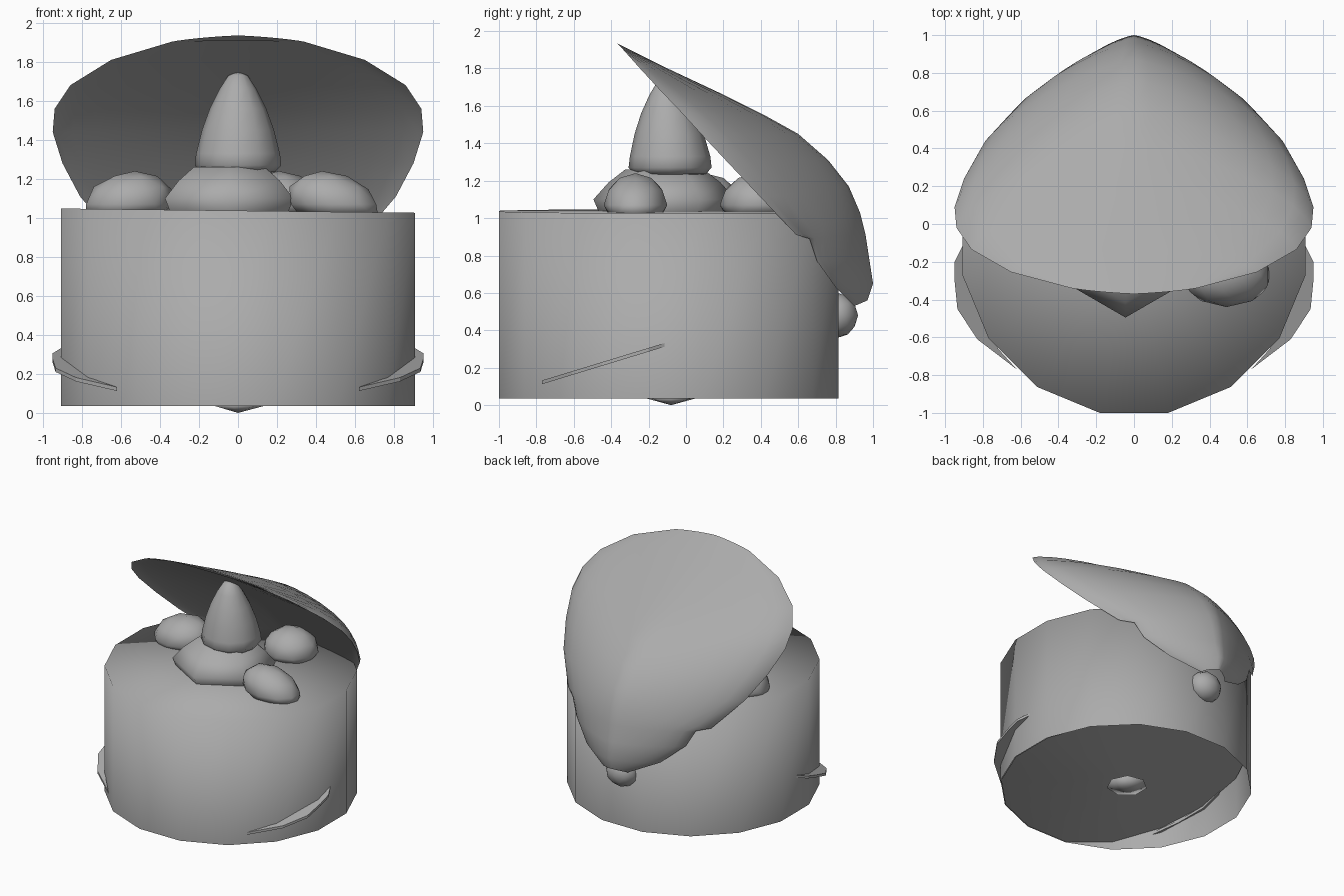
import bpy, bmesh, math

if "Cube" in bpy.data.objects:
    bpy.data.objects.remove(bpy.data.objects["Cube"])

gray = bpy.data.materials.new("mid_gray")
gray.diffuse_color = (0.41, 0.41, 0.41, 1)
gray.use_nodes = True
gray.node_tree.nodes["Principled BSDF"].inputs["Base Color"].default_value = gray.diffuse_color


def make(name, verts, faces, smooth=True, fix=True):
    me = bpy.data.meshes.new(name)
    me.from_pydata([tuple(v) for v in verts], [], faces)
    bm = bmesh.new()
    bm.from_mesh(me)
    bmesh.ops.remove_doubles(bm, verts=bm.verts, dist=0.0005)
    if fix:
        bmesh.ops.recalc_face_normals(bm, faces=bm.faces)
    for f in bm.faces:
        f.smooth = smooth
    bm.to_mesh(me)
    bm.free()
    me.materials.append(gray)
    ob = bpy.data.objects.new(name, me)
    bpy.context.collection.objects.link(ob)
    return ob


def lathe(name, rings, n, cx, cy, phase=0.0):
    """Rings of (radius, z or z(x, y), y shift) joined into a turned surface."""
    verts, faces = [], []
    for r, z, dy in rings:
        for i in range(n):
            a = phase + 2 * math.pi * i / n
            x, y = cx + r * math.cos(a), cy + dy + r * math.sin(a)
            verts.append((x, y, z(x, y) if callable(z) else z))
    for j in range(len(rings) - 1):
        for i in range(n):
            k = (i + 1) % n
            faces.append((j * n + i, j * n + k, (j + 1) * n + k, (j + 1) * n + i))
    return make(name, verts, faces)


def blob(name, loc, size, floor=-9.0, lean=0.0):
    """Low-poly rounded lump, flattened at the floor height."""
    bm = bmesh.new()
    bmesh.ops.create_icosphere(bm, subdivisions=2, radius=1)
    for v in bm.verts:
        x, y, z = v.co
        v.co = (loc[0] + x * size[0] + lean * z, loc[1] + y * size[1],
                max(floor, loc[2] + z * size[2]))
    for f in bm.faces:
        f.smooth = True
    me = bpy.data.meshes.new(name)
    bm.to_mesh(me)
    bm.free()
    me.materials.append(gray)
    bpy.context.collection.objects.link(bpy.data.objects.new(name, me))


# Drum with a slightly tilted, softly shaded top
CY, R, PH = -0.093, 0.925, math.pi / 16


def top(x, y):
    return 1.037 - 0.012 * x


def base(x, y):
    return 0.037 + max(0.0, 0.11 + 0.26 * (y - CY - x) / (math.sqrt(2) * R))


lathe("drum", [(R, 0.035, 0), (R, top, 0), (0, top, 0)], 16, 0, CY, PH)
# Recessed, tilted bottom with a small point under it
lathe("drum_bottom", [(0, base, 0), (R * 0.5, base, 0), (R - 0.005, base, 0)], 16, 0, CY, PH)
lathe("bottom_point", [(0.05, 0.09, 0), (0.15, 0.04, 0), (0, 0, 0)], 7, 0, -0.08)

# Six-sided centre mound and the drop standing on it
lathe("mound", [(0.35, 1.03, 0), (0.38, 1.10, 0), (0.30, 1.19, 0), (0.21, 1.26, 0),
                (0, 1.27, 0)], 6, -0.045, -0.115, math.pi / 6)
lathe("drop", [(0, 1.22, 0), (0.19, 1.235, 0), (0.222, 1.27, 0), (0.215, 1.33, 0),
               (0.185, 1.45, -0.005), (0.145, 1.56, -0.01), (0.095, 1.66, -0.015),
               (0.05, 1.73, -0.018), (0, 1.75, -0.018)], 12, 0, -0.085)

# Lumps around the mound
blob("left_lump", (-0.56, 0.10, 1.07), (0.23, 0.2, 0.17), 1.02, 0.03)
blob("right_lump", (0.49, -0.27, 1.07), (0.23, 0.17, 0.17), 1.02, -0.06)
blob("back_lump", (0.21, 0.38, 1.07), (0.21, 0.2, 0.17), 1.02)

# Raised hood: arched sections given as spine (y, z) and edge (x, y, z)
sections = [
    ((-0.37, 1.935), (0.35, -0.335, 1.90)),
    ((-0.12, 1.81), (0.65, -0.255, 1.81)),
    ((0.20, 1.66), (0.86, -0.135, 1.68)),
    ((0.42, 1.55), (0.94, -0.02, 1.56)),
    ((0.60, 1.45), (0.95, 0.09, 1.44)),
    ((0.76, 1.31), (0.90, 0.24, 1.28)),
    ((0.87, 1.17), (0.81, 0.40, 1.11)),
    ((0.93, 1.03), (0.64, 0.59, 0.91)),
    ((0.96, 0.91), (0.55, 0.66, 0.89)),
    ((0.98, 0.78), (0.49, 0.70, 0.77)),
    ((1.00, 0.65), (0.33, 0.80, 0.63)),
    ((0.97, 0.56), (0.11, 0.90, 0.53)),
]


def arched(name, rows, depth, n=16):
    """Skin arches from edge to edge; depth scales how far the spine rises."""
    verts, faces = [], []
    for j, ((cy, cz), (ex, ey, ez)) in enumerate(rows):
        p = 1.5 if j == 0 else 1.2 + 0.06 * min(j, 5)
        for i in range(n + 1):
            t = math.pi * (i / n - 0.5)
            s = math.sin(t)
            c = depth * max(0.0, math.cos(t)) ** p
            x = math.copysign(abs(s) ** p, s) * ex
            verts.append((x, ey + (cy - ey) * c, ez + (cz - ez) * c))
    for j in range(len(rows) - 1):
        for i in range(n):
            a = j * (n + 1) + i
            faces.append((a, a + 1, a + n + 2, a + n + 1))
    make(name, verts, faces, fix=False)


arched("hood", sections, 1.0)
# Shallow underside of the hood, sharing its rim
arched("hood_underside", sections[:8], 0.35)

# Knob under the hood's tail
blob("tail_knob", (0, 0.81, 0.48), (0.13, 0.11, 0.12))

# Thin slanted fins on both sides
outline = [(0.89, -0.08), (0.95, -0.20), (0.95, -0.30), (0.935, -0.45), (0.83, -0.61),
           (0.62, -0.77), (0.72, -0.66), (0.82, -0.47), (0.89, -0.27)]
n = len(outline)
for side, name in ((1, "right_fin"), (-1, "left_fin")):
    verts = [(side * x, y, 0.357 + 0.305 * y + dz) for dz in (-0.01, 0.01) for x, y in outline]
    faces = [tuple(range(n)), tuple(range(n, 2 * n))]
    faces += [(i, (i + 1) % n, n + (i + 1) % n, n + i) for i in range(n)]
    make(name, verts, faces, smooth=False)
